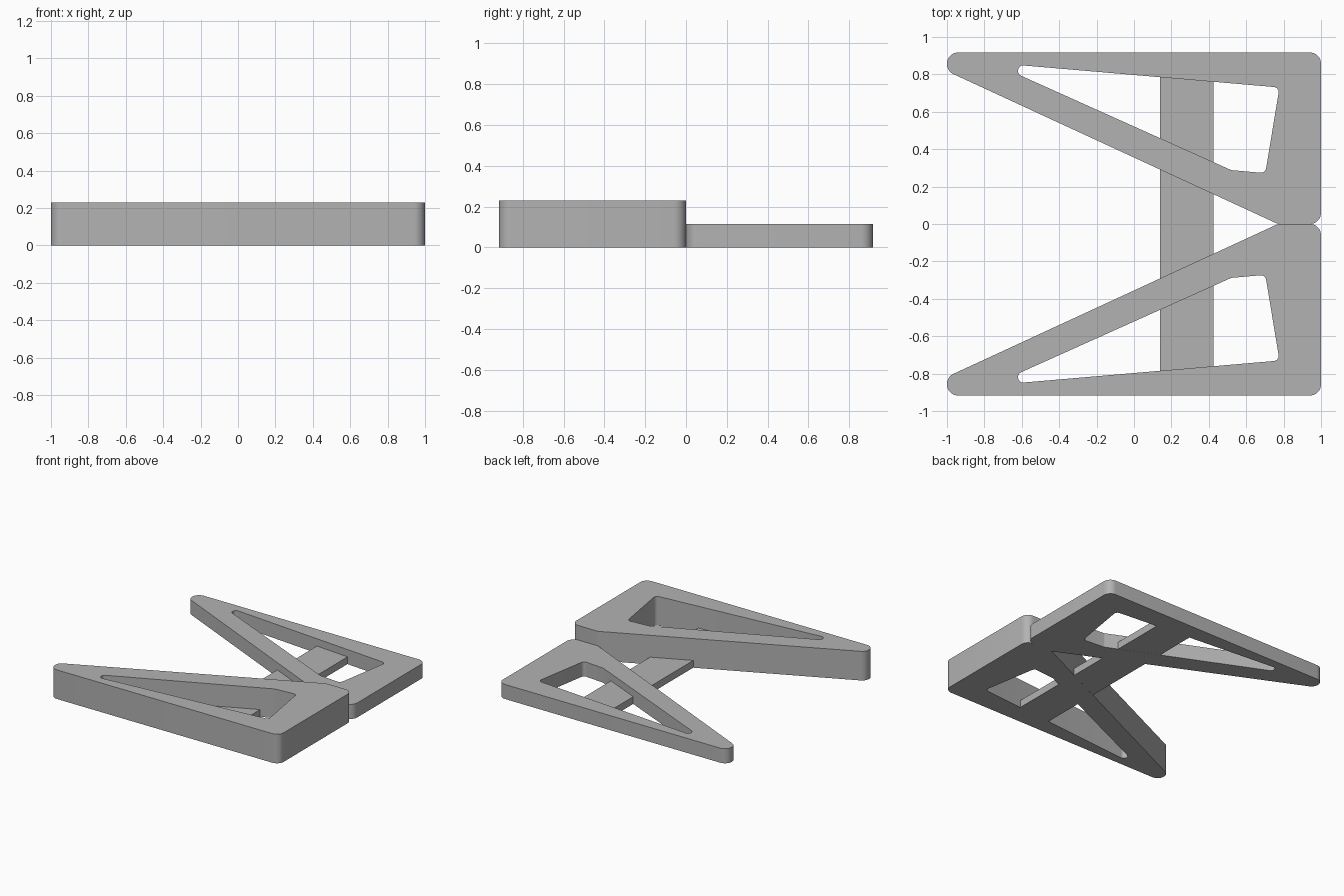
import bpy
import bmesh
import math
from mathutils import Vector

cube = bpy.data.objects.get("Cube")
if cube:
    bpy.data.objects.remove(cube, do_unlink=True)

grey = bpy.data.materials.new("plain grey")
grey.use_nodes = True
grey.diffuse_color = (0.45, 0.45, 0.45, 1)
grey.node_tree.nodes["Principled BSDF"].inputs["Base Color"].default_value = grey.diffuse_color


def rounded(corners, radius, steps=8):
    """Return the polygon with an arc of the given radius at every corner."""
    points = []
    for i, corner in enumerate(corners):
        p = Vector(corner)
        a = (Vector(corners[i - 1]) - p).normalized()
        b = (Vector(corners[(i + 1) % len(corners)]) - p).normalized()
        half = a.angle(b) / 2
        centre = p + (a + b).normalized() * radius / math.sin(half)
        start = p + a * radius / math.tan(half) - centre
        end = p + b * radius / math.tan(half) - centre
        sweep = math.pi - 2 * half
        for k in range(steps + 1):
            t = k / steps
            arc = start * math.sin((1 - t) * sweep) + end * math.sin(t * sweep)
            points.append(centre + arc / math.sin(sweep))
    return points


def extruded(name, loops, height, base=0.0, side=1):
    """Fill the outline and its holes, then raise it into a solid."""
    bm = bmesh.new()
    edges = []
    for loop in loops:
        verts = [bm.verts.new((p.x, side * p.y, base)) for p in loop]
        edges += [bm.edges.new((v, verts[i - 1])) for i, v in enumerate(verts)]
    bmesh.ops.triangle_fill(bm, edges=edges, use_beauty=True)
    lifted = bmesh.ops.extrude_face_region(bm, geom=bm.faces[:], use_keep_orig=True)
    top = [g for g in lifted["geom"] if isinstance(g, bmesh.types.BMVert)]
    bmesh.ops.translate(bm, verts=top, vec=(0, 0, height))
    bmesh.ops.recalc_face_normals(bm, faces=bm.faces[:])
    mesh = bpy.data.meshes.new(name)
    bm.to_mesh(mesh)
    bm.free()
    mesh.materials.append(grey)
    obj = bpy.data.objects.new(name, mesh)
    bpy.context.collection.objects.link(obj)
    bpy.ops.object.select_all(action="DESELECT")
    obj.select_set(True)
    bpy.context.view_layer.objects.active = obj
    bpy.ops.object.shade_smooth_by_angle(angle=math.radians(30))
    return obj


# Wedge-shaped frame with a tapering window
outline = rounded([(-1, 0.917), (-1, 0.817), (0.77, 0), (1, 0), (1, 0.917)], 0.06)
window = rounded([(-0.62, 0.85), (-0.62, 0.8), (0.52, 0.288),
                  (0.702, 0.272), (0.778, 0.73)], 0.028)
extruded("tall_front_frame", [outline, window], 0.23, side=-1)
extruded("low_back_frame", [outline, window], 0.115)

# Flat bar joining the two frames, its ends buried in the outer rails
bar = [Vector(p) for p in ((0.14, -0.85), (0.425, -0.85), (0.425, 0.85), (0.14, 0.85))]
extruded("connecting_bar", [bar], 0.057, base=0.0005)
